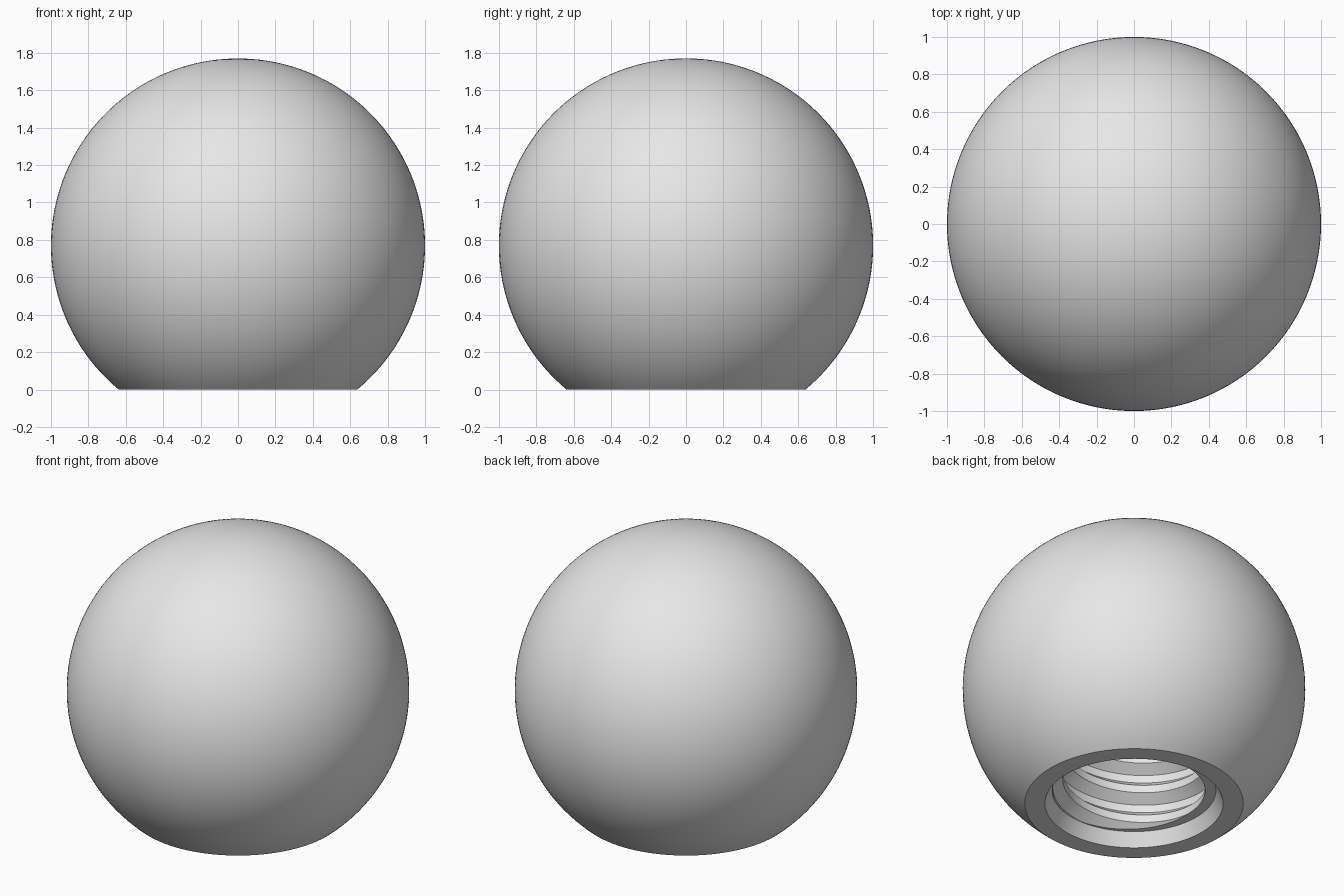
import bpy, bmesh, math

if "Cube" in bpy.data.objects:
    bpy.data.objects.remove(bpy.data.objects["Cube"])

SEGMENTS = 128
RADIUS, CENTRE_Z = 1.0, 0.77
MAJOR, MINOR, PITCH = 0.475, 0.415, 0.20
THREAD_START, THREAD_END = 0.085, 0.95

# One pitch of the thread: (fraction of pitch, radius)
TOOTH = [(0.0, MAJOR), (0.25, MAJOR), (0.5, MINOR), (0.75, MINOR), (1.0, MAJOR)]


def thread_radius(z, turn):
    """Radius of the threaded wall at a height, for a fraction of a turn."""
    t = ((z - THREAD_START) / PITCH - turn) % 1.0
    for (a, ra), (b, rb) in zip(TOOTH, TOOTH[1:]):
        if t <= b:
            return ra + (rb - ra) * (t - a) / (b - a)
    return MAJOR


def column(turn):
    """Cross-section (r, z) from the crown, round the ball and up the bore."""
    low = -math.asin(CENTRE_Z / RADIUS)
    pts = []
    for k in range(65):
        a = math.pi / 2 + (low - math.pi / 2) * k / 64
        pts.append((max(0.0, RADIUS * math.cos(a)), CENTRE_Z + RADIUS * math.sin(a)))
    pts += [(0.52, 0.0), (MAJOR + 0.003, THREAD_START)]     # base rim and countersink
    for n in range(-2, 6):                                  # helical thread
        for frac, _ in TOOTH[:-1]:
            z = THREAD_START + PITCH * (n + frac + turn)
            z = min(max(z, THREAD_START), THREAD_END)
            pts.append((thread_radius(z, turn), z))
    pts.append((0.0, THREAD_END))                           # blind end of the bore
    return pts


bm = bmesh.new()
columns = []
for i in range(SEGMENTS + 1):
    a = 2 * math.pi * i / SEGMENTS
    columns.append([bm.verts.new((r * math.cos(a), r * math.sin(a), z))
                    for r, z in column(i / SEGMENTS)])
for left, right in zip(columns, columns[1:]):
    for k in range(len(left) - 1):
        bm.faces.new((left[k], left[k + 1], right[k + 1], right[k]))
bmesh.ops.remove_doubles(bm, verts=bm.verts, dist=0.0002)
bmesh.ops.recalc_face_normals(bm, faces=bm.faces)

mesh = bpy.data.meshes.new("threaded_ball_knob")
bm.to_mesh(mesh)
bm.free()
knob = bpy.data.objects.new("threaded_ball_knob", mesh)
bpy.context.collection.objects.link(knob)

grey = bpy.data.materials.new("light_grey")
grey.diffuse_color = (0.8, 0.8, 0.8, 1.0)
grey.use_nodes = True
grey.node_tree.nodes["Principled BSDF"].inputs["Base Color"].default_value = grey.diffuse_color
mesh.materials.append(grey)

bpy.context.view_layer.objects.active = knob
knob.select_set(True)
bpy.ops.object.shade_smooth_by_angle(angle=math.radians(30))
